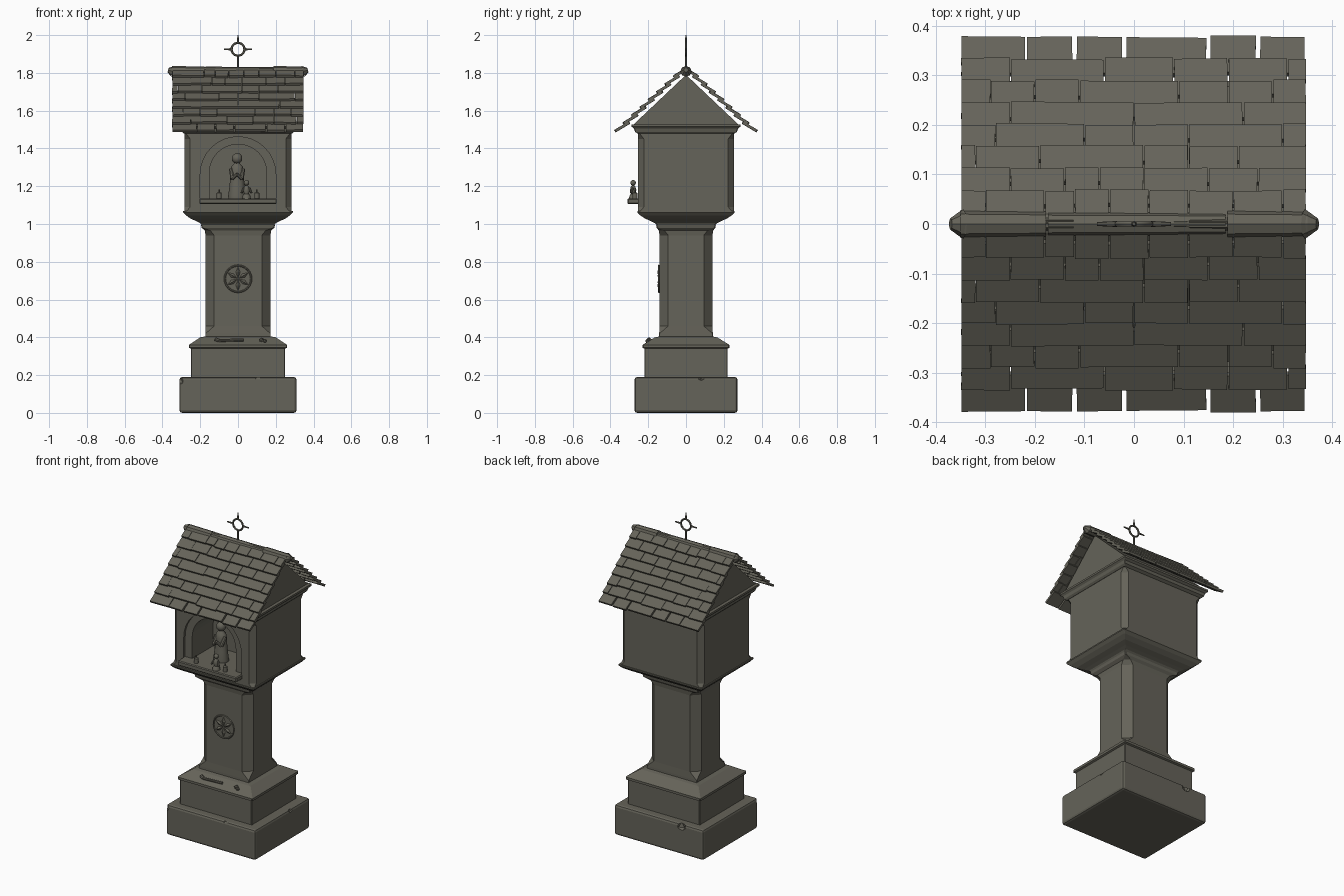
import bpy, bmesh, math, random
from mathutils import Matrix, Vector

random.seed(4)
cube = bpy.data.objects.get("Cube")
if cube:
    bpy.data.objects.remove(cube, do_unlink=True)

stone = bpy.data.materials.new("weathered_stone")
stone.use_nodes = True
COLOR = (0.13, 0.125, 0.1, 1)
stone.diffuse_color = COLOR
stone.node_tree.nodes["Principled BSDF"].inputs["Base Color"].default_value = COLOR


def finish(name, bm, smooth=False):
    bmesh.ops.recalc_face_normals(bm, faces=bm.faces)
    mesh = bpy.data.meshes.new(name)
    bm.to_mesh(mesh)
    bm.free()
    ob = bpy.data.objects.new(name, mesh)
    mesh.materials.append(stone)
    bpy.context.collection.objects.link(ob)
    if smooth:
        activate(ob)
        bpy.ops.object.shade_smooth_by_angle(angle=math.radians(40))
    return ob


def activate(ob):
    bpy.ops.object.select_all(action='DESELECT')
    ob.select_set(True)
    bpy.context.view_layer.objects.active = ob


def skin(rings):
    """Closed solid through a list of point rings."""
    bm = bmesh.new()
    loops = [[bm.verts.new(p) for p in ring] for ring in rings]
    n = len(loops[0])
    for a, b in zip(loops, loops[1:]):
        for i in range(n):
            bm.faces.new((a[i], a[(i + 1) % n], b[(i + 1) % n], b[i]))
    bm.faces.new(loops[0][::-1])
    bm.faces.new(loops[-1])
    return bm


def pillar(name, profile):
    """Chamfered rectangular stack from (half x, half y, z, chamfer)."""
    rings = []
    for x, y, z, c in profile:
        rings.append([(x, -y + c, z), (x, y - c, z), (x - c, y, z), (c - x, y, z),
                      (-x, y - c, z), (-x, c - y, z), (c - x, -y, z), (x - c, -y, z)])
    return finish(name, skin(rings))


def lathe(name, at, profile, sides=12, flat=1):
    """Turned solid from (radius, height), optionally flattened in depth."""
    x, y, z = at
    angles = [math.tau * i / sides for i in range(sides)]
    rings = [[(x + r * math.cos(a), y + flat * r * math.sin(a), z + h) for a in angles]
             for r, h in profile]
    return finish(name, skin(rings), True)


def rod(bm, a, b, r1, r2=None, sides=8):
    a, b = Vector(a), Vector(b)
    m = Matrix.Translation((a + b) / 2) @ (b - a).to_track_quat('Z', 'Y').to_matrix().to_4x4()
    bmesh.ops.create_cone(bm, cap_ends=True, segments=sides, radius1=r1,
                          radius2=r1 if r2 is None else r2, depth=(b - a).length, matrix=m)


def ball(bm, at, r, detail=2):
    bmesh.ops.create_icosphere(bm, subdivisions=detail, radius=r, matrix=Matrix.Translation(at))


def box(bm, at, size):
    m = Matrix.Translation(at) @ Matrix.Diagonal((*size, 1))
    return bmesh.ops.create_cube(bm, size=1, matrix=m)


def ring(bm, at, big, small, n=24, k=6):
    """Ring standing upright and facing the front."""
    rows = []
    for i in range(n):
        a = math.tau * i / n
        rows.append([])
        for j in range(k):
            b = math.tau * j / k
            r = big + small * math.cos(b)
            rows[-1].append(bm.verts.new((at[0] + r * math.cos(a), at[1] + small * math.sin(b),
                                          at[2] + r * math.sin(a))))
    for i in range(n):
        p, q = rows[i], rows[(i + 1) % n]
        for j in range(k):
            bm.faces.new((p[j], p[(j + 1) % k], q[(j + 1) % k], q[j]))


def cut(ob, cutter):
    mod = ob.modifiers.new("cut", 'BOOLEAN')
    mod.operation, mod.solver, mod.object = 'DIFFERENCE', 'EXACT', cutter
    activate(ob)
    bpy.ops.object.modifier_apply(modifier=mod.name)
    bpy.data.objects.remove(cutter, do_unlink=True)


# Foot block with worn edges and a few chips
bm = bmesh.new()
box(bm, (0, 0, 0.095), (0.62, 0.545, 0.19))
bmesh.ops.bevel(bm, geom=bm.edges[:], offset=0.014, segments=2, affect='EDGES', profile=0.5)
foot = finish("foot_block", bm)
for at, r in (((0.1, -0.285, 0.2), 0.03), ((-0.16, 0.285, 0.18), 0.035),
              ((-0.31, -0.28, 0.17), 0.025), ((0.32, 0.08, 0.19), 0.025)):
    bm = bmesh.new()
    ball(bm, at, r, 1)
    cut(foot, finish("chip_cutter", bm))

# Plinth, shaft and the flaring neck
pillar("plinth", [(0.25, 0.22, 0.185, 0.004), (0.25, 0.22, 0.34, 0.004),
                  (0.26, 0.23, 0.345, 0.004), (0.26, 0.23, 0.36, 0.004),
                  (0.2, 0.165, 0.4, 0.004), (0.17, 0.14, 0.405, 0.004)])
pillar("shaft", [(0.173, 0.142, 0.39, 0.002), (0.173, 0.142, 0.42, 0.002),
                 (0.172, 0.14, 0.46, 0.046), (0.172, 0.14, 0.94, 0.046),
                 (0.176, 0.144, 0.965, 0.03), (0.192, 0.155, 0.98, 0.004),
                 (0.196, 0.158, 0.995, 0.004)])
pillar("neck_cove", [(0.19, 0.15, 0.99, 0.004), (0.2, 0.165, 1.005, 0.004),
                     (0.22, 0.185, 1.015, 0.004), (0.25, 0.215, 1.028, 0.004),
                     (0.275, 0.242, 1.046, 0.004), (0.29, 0.258, 1.062, 0.004),
                     (0.29, 0.258, 1.07, 0.004)])

# Shrine box with an arched niche
shrine = pillar("shrine_box", [(0.283, 0.253, 1.06, 0.004), (0.283, 0.253, 1.09, 0.03),
                               (0.283, 0.253, 1.45, 0.03), (0.283, 0.253, 1.485, 0.004)])
for half, spring, back in ((0.2, 1.262, -0.238), (0.152, 1.27, -0.03)):
    outline = [(-half, 1.135), (half, 1.135)]
    outline += [(half * math.cos(math.pi * i / 16), spring + half * math.sin(math.pi * i / 16))
                for i in range(17)]
    cut(shrine, finish("niche_cutter", skin([[(x, y, z) for x, z in outline]
                                             for y in (-0.4, back)])))
pillar("cornice", [(0.285, 0.255, 1.478, 0.003), (0.295, 0.27, 1.488, 0.003),
                   (0.3, 0.275, 1.505, 0.003), (0.31, 0.288, 1.515, 0.003),
                   (0.31, 0.288, 1.527, 0.003)])
finish("gable", skin([[(x, -0.285, 1.52), (x, 0.285, 1.52), (x, 0, 1.79)]
                      for x in (-0.29, 0.29)]))

# Ledge
bm = bmesh.new()
box(bm, (0, -0.27, 1.12), (0.41, 0.08, 0.03))
bmesh.ops.bevel(bm, geom=bm.edges[:], offset=0.005, segments=1, affect='EDGES')
finish("niche_ledge", bm)

# Robed statue, small figure and candles
robe = [(0.046, 0), (0.047, 0.02), (0.04, 0.07), (0.036, 0.12), (0.035, 0.15),
        (0.03, 0.175), (0.015, 0.19), (0.012, 0.2)]
lathe("statue_robe", (-0.005, -0.16, 1.13), robe, 14, 0.8)
bm = bmesh.new()
ball(bm, (-0.005, -0.16, 1.347), 0.029)
for s in (-1, 1):
    rod(bm, (-0.005 + s * 0.032, -0.165, 1.29), (-0.005 + s * 0.025, -0.195, 1.24), 0.011)
    rod(bm, (-0.005 + s * 0.025, -0.195, 1.24), (-0.005, -0.205, 1.265), 0.009)
finish("statue_head_and_arms", bm, True)
lathe("small_figure", (0.045, -0.28, 1.13),
      [(0.024, 0), (0.02, 0.02), (0.013, 0.03), (0.018, 0.05), (0.012, 0.068), (0.006, 0.075)], 10)
bm = bmesh.new()
ball(bm, (0.045, -0.28, 1.218), 0.015)
for s in (-1, 1):
    rod(bm, (0.045 + s * 0.015, -0.28, 1.192), (0.045 + s * 0.026, -0.292, 1.165), 0.006)
finish("small_figure_head_and_arms", bm, True)
for x in (-0.1, 0.1):
    lathe("candle", (x, -0.27, 1.13), [(0.013, 0), (0.013, 0.035), (0.004, 0.038), (0.004, 0.052)], 10)

# Round star ornament on the shaft
bm = bmesh.new()
rod(bm, (0, -0.13, 0.71), (0, -0.143, 0.71), 0.073, sides=28)
ring(bm, (0, -0.143, 0.71), 0.07, 0.005)
for i in range(6):
    a = math.tau * i / 6 + math.pi / 6
    along = Vector((math.cos(a), 0, math.sin(a)))
    side = Vector((-along.z, 0, along.x))
    mid = Vector((0, -0.142, 0.71))
    pts = [mid, mid + along * 0.035 + side * 0.013, mid + along * 0.066,
           mid + along * 0.035 - side * 0.013]
    verts = [bm.verts.new(p) for p in pts]
    peak = bm.verts.new(mid + along * 0.035 + Vector((0, -0.01, 0)))
    for j in range(4):
        bm.faces.new((verts[j], verts[(j + 1) % 4], peak))
finish("star_ornament", bm)

# Offerings on the plinth
bm = bmesh.new()
rod(bm, (-0.12, -0.195, 0.391), (-0.1, -0.2, 0.382), 0.01)
rod(bm, (-0.1, -0.2, 0.382), (0.03, -0.2, 0.387), 0.008)
ball(bm, (0.125, -0.195, 0.385), 0.014, 1)
ball(bm, (0.142, -0.205, 0.381), 0.011, 1)
finish("offerings", bm)

# Roof tiles, laid in rows from ridge to eave (joints in hundredths)
rows = ["-30 -18 -12 -5 3 11 20 30", "-25 -14 -7 2 15 25", "-32 -19 2 11 21",
        "-28 -10 0 11 30", "-25 0 22", "-29 -20 -11 9 19 28", "-25 -6 8 19 31",
        "-22 -12 -2 15 25"]
thick, pitch = 0.014, math.atan(0.93) - math.radians(12)
down = Vector((0, math.cos(pitch), -math.sin(pitch)))
up = Vector((0, math.sin(pitch), math.cos(pitch)))
bm = bmesh.new()
for i, row in enumerate(rows):
    joints = [-0.348] + [int(j) / 100 for j in row.split()] + [0.348]
    last = i == len(rows) - 1
    for a, b in zip(joints, joints[1:]):
        gap = 0.009 if last else 0.003
        edge = 0.379 - 0.0443 * (len(rows) - 1 - i) + random.uniform(-0.003, 0.002)
        tip = Vector(((a + b) / 2, edge, 1.85 - 0.93 * edge))
        m = Matrix((Vector((1, 0, 0)), down, up)).transposed().to_4x4()
        m.translation = tip - down * 0.0425 - up * thick / 2
        m = m @ Matrix.Rotation(random.uniform(-0.015, 0.015), 4, 'Z')
        bmesh.ops.create_cube(bm, size=1, matrix=m @ Matrix.Diagonal(
            (b - a - gap * (a > -0.34), 0.085, thick, 1)))
tiles = finish("roof_tiles", bm)
tiles.modifiers.new("other_slope", 'MIRROR').use_axis = (False, True, False)

# Ridge caps with pointed ends
bm = bmesh.new()
for a, b, r in ((-0.35, -0.177, 0.028), (-0.173, 0.185, 0.025), (0.189, 0.35, 0.028)):
    rod(bm, (a, 0, 1.808), (b, 0, 1.808), r, r - 0.002)
for s in (-1, 1):
    rod(bm, (s * 0.345, 0, 1.808), (s * 0.37, 0, 1.815), 0.03, 0.012)
finish("ridge_caps", bm)

# Ringed cross finial
bm = bmesh.new()
centre = Vector((0, 0, 1.925))
ring(bm, centre, 0.034, 0.006)
for tip, r in (((0.075, 0, 0), 0.004), ((-0.075, 0, 0), 0.004),
               ((0, 0, 0.075), 0.003), ((0, 0, -0.11), 0.006)):
    tip = Vector(tip)
    rod(bm, centre + tip.normalized() * 0.034, centre + tip, 0.006, r)
finish("ringed_cross", bm, True)
